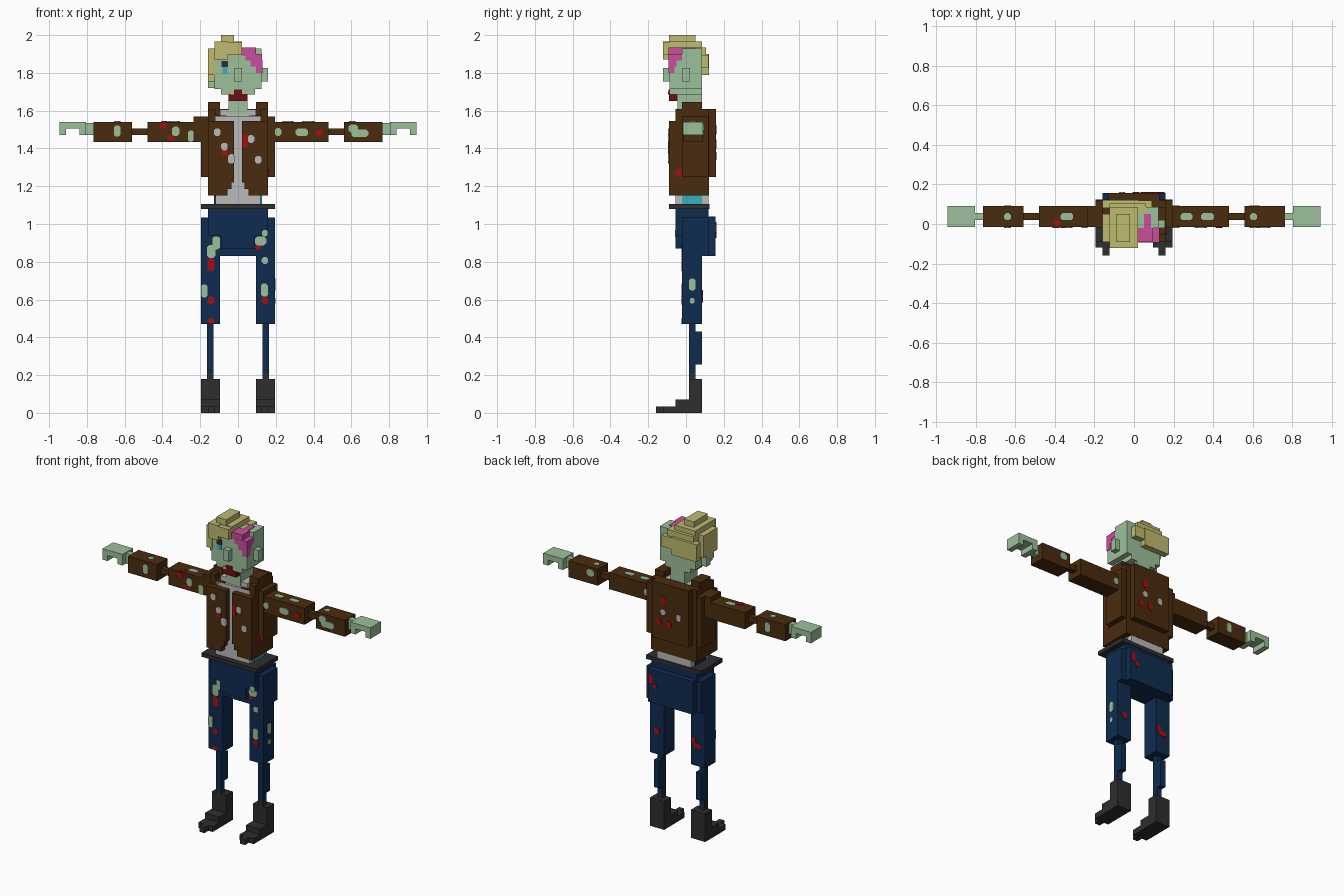
import bpy, bmesh, math
from mathutils import Vector

cube = bpy.data.objects.get("Cube")
if cube:
    bpy.data.objects.remove(cube, do_unlink=True)


def linear(c):
    c /= 255
    return c / 12.92 if c <= 0.04045 else ((c + 0.055) / 1.055) ** 2.4


PALETTE = {
    "skin": (157, 192, 155), "brown": (74, 43, 14), "navy": (14, 44, 80),
    "charcoal": (46, 46, 48), "white": (186, 186, 186), "blond": (190, 187, 112),
    "pink": (203, 78, 158), "red": (165, 15, 20), "dark_red": (108, 14, 16),
    "cyan": (55, 176, 190),
}
MATS = {}
for key, rgb in PALETTE.items():
    m = bpy.data.materials.new(key)
    m.use_nodes = True
    col = tuple(linear(v) for v in rgb) + (1,)
    m.diffuse_color = col
    bsdf = m.node_tree.nodes["Principled BSDF"]
    bsdf.inputs["Base Color"].default_value = col
    bsdf.inputs["Roughness"].default_value = 0.9
    MATS[key] = m


def finish(name, bm, colour):
    mesh = bpy.data.meshes.new(name)
    bmesh.ops.recalc_face_normals(bm, faces=bm.faces)
    bm.to_mesh(mesh)
    bm.free()
    mesh.materials.append(MATS[colour])
    bpy.context.collection.objects.link(bpy.data.objects.new(name, mesh))


def part(name, colour, boxes, mirror=False):
    """Blocks given as x0, x1, y0, y1, z0, z1, optionally repeated at -x."""
    bm = bmesh.new()
    for b in boxes:
        for s in ((1, -1) if mirror else (1,)):
            verts = bmesh.ops.create_cube(bm, size=1)["verts"]
            for v in verts:
                v.co = Vector((s * (b[0] if v.co.x < 0 else b[1]),
                               b[2] if v.co.y < 0 else b[3],
                               b[4] if v.co.z < 0 else b[5]))
    finish(name, bm, colour)


def spots(name, colour, axis, level, places, t=0.004):
    """Thin eight-sided patches on the plane axis = level: u, v, width, height."""
    bm = bmesh.new()
    for u, v, w, h in places:
        c = min(w, h) * 0.28
        a, b = w / 2, h / 2
        ring = [(a, b - c), (a - c, b), (c - a, b), (-a, b - c),
                (-a, c - b), (c - a, -b), (a - c, -b), (a, c - b)]
        loops = []
        for d in (level - t, level + t):
            pts = []
            for p, q in ring:
                co = [u + p, v + q]
                co.insert(axis, d)
                pts.append(bm.verts.new(co))
            loops.append(pts)
            bm.faces.new(pts)
        for i in range(8):
            j = (i + 1) % 8
            bm.faces.new((loops[0][i], loops[0][j], loops[1][j], loops[1][i]))
    finish(name, bm, colour)


# Boots and legs
part("boots", "charcoal", [
    (.125, .16, -.16, -.12, 0, .035), (.095, .195, -.12, .085, 0, .035),
    (.095, .195, -.055, .085, .035, .07), (.095, .195, .015, .085, .07, .18),
    (.13, .165, .015, .05, .18, .21)], True)
part("shins", "navy", [(.13, .165, .015, .05, .21, .47),
                       (.13, .165, .05, .085, .255, .43)], True)
part("trouser_legs", "navy", [(.095, .195, -.02, .085, .47, .83)], True)
part("hips", "navy", [
    (-.195, .195, -.02, .12, .83, 1.035), (-.16, .16, .12, .157, .83, 1.04),
    (-.16, .16, -.055, .12, .94, 1.08), (-.09, .09, -.055, -.02, .87, .94)])
part("belt", "charcoal", [(-.195, .195, -.09, .125, 1.08, 1.105)])

# Torso
part("shirt", "white", [(-.12, .12, -.055, .12, 1.105, 1.57),
                        (-.095, .095, -.04, .085, 1.57, 1.605)])
part("waist_patches", "cyan", [(.118, .126, -.02, .085, 1.107, 1.15)])
part("waist_patch_far", "navy", [(-.126, -.118, -.02, .085, 1.107, 1.15)])
part("jacket_panels", "brown", [
    (.055, .16, -.09, -.05, 1.15, 1.185), (.035, .16, -.09, -.05, 1.185, 1.22),
    (.02, .16, -.09, -.05, 1.22, 1.545), (.06, .16, -.055, -.02, 1.22, 1.575),
    (.12, .16, -.055, .12, 1.15, 1.61), (.16, .195, -.02, .12, 1.25, 1.57),
    (.095, .16, -.02, .085, 1.5, 1.645)], True)
part("jacket_back", "brown", [(-.16, .16, .085, .122, 1.15, 1.61),
                              (-.13, .13, .12, .158, 1.25, 1.61)])
part("shoulder", "brown", [(-.235, -.19, -.015, .09, 1.435, 1.57)])

# Arms and hands
part("sleeves", "brown", [
    (.19, .48, -.015, .09, 1.435, 1.54), (.48, .56, .02, .055, 1.47, 1.505),
    (.56, .765, -.015, .09, 1.435, 1.54)], True)
part("hands", "skin", [
    (.765, .81, .02, .055, 1.47, 1.535), (.805, .945, -.015, .09, 1.505, 1.54),
    (.805, .84, -.015, .09, 1.47, 1.505), (.91, .945, -.015, .09, 1.47, 1.505)], True)

# Head
part("neck", "skin", [(-.05, .05, -.045, .085, 1.58, 1.69)])
part("head", "skin", [
    (-.09, .09, -.088, .085, 1.685, 1.72), (-.125, .125, -.088, .085, 1.715, 1.895),
    (-.125, .09, -.055, .085, 1.89, 1.93), (-.02, .02, -.122, -.08, 1.755, 1.825),
    (.09, .125, -.02, .085, 1.89, 1.93), (.12, .158, -.02, .02, 1.755, 1.825)])
part("far_ear", "skin", [(-.158, -.12, -.02, .02, 1.72, 1.79)])
part("mouth", "dark_red", [(-.05, .05, -.09, -.045, 1.65, 1.687),
                           (-.022, .022, -.093, -.085, 1.685, 1.712)])
part("tooth", "blond", [(-.04, -.02, -.094, -.085, 1.685, 1.70)])
part("eye_socket", "charcoal", [(-.088, -.052, -.093, -.085, 1.83, 1.862)])
part("eye", "cyan", [(-.082, -.055, -.093, -.085, 1.797, 1.83)])
part("hair", "blond", [
    (-.16, -.12, -.09, .05, 1.79, 1.93), (-.16, -.12, -.055, -.02, 1.755, 1.79),
    (-.125, .02, -.09, .085, 1.89, 1.965), (-.16, .02, .08, .122, 1.79, 1.9),
    (-.09, -.02, -.09, .05, 1.96, 2.0), (-.125, -.055, -.122, -.085, 1.87, 1.965),
    (-.06, .02, -.122, -.085, 1.895, 1.96), (.02, .09, .08, .12, 1.825, 1.895),
    (-.125, .06, .05, .105, 1.86, 1.935)])

# Exposed pink wound, stepping down the near side of the brow
part("head_wound", "pink", [
    (.02, .095, -.092, -.02, 1.89, 1.934), (.04, .128, -.093, -.02, 1.865, 1.9),
    (.065, .129, -.093, -.05, 1.835, 1.867), (.095, .129, -.093, -.06, 1.8, 1.837),
    (.05, .085, -.02, .05, 1.926, 1.934)])

# Holes in the jacket
spots("jacket_holes", "white", 1, -.09, [
    (-.11, 1.485, .035, .04), (-.072, 1.41, .035, .04), (-.035, 1.345, .035, .05),
    (.07, 1.45, .035, .04), (.108, 1.34, .035, .04)])
spots("jacket_blood", "red", 1, -.09, [(-.07, 1.378, .035, .03), (.037, 1.44, .025, .075)])
spots("jacket_side_blood", "red", 0, .16, [(-.037, 1.27, .035, .04)])
spots("jacket_back_blood", "red", 1, .158, [
    (.05, 1.5, .035, .05), (.08, 1.36, .035, .04), (.01, 1.36, .035, .04)])
spots("jacket_back_holes", "white", 1, .158, [(.05, 1.43, .035, .035), (-.06, 1.42, .03, .04)])

# Torn sleeves on front, back and top
front = [(-.64, 1.492, .035, .06), (-.33, 1.49, .04, .05), (-.25, 1.465, .03, .06),
         (.212, 1.487, .035, .04), (.338, 1.485, .065, .04), (.645, 1.48, .09, .04),
         (.61, 1.505, .05, .045)]
spots("sleeve_tears_front", "skin", 1, -.015, front)
spots("sleeve_tears_back", "skin", 1, .09, front[::3])
spots("sleeve_tears_top", "skin", 2, 1.54, [
    (-.64, .037, .035, .035), (-.34, .037, .065, .035), (.265, .037, .06, .035),
    (.372, .037, .065, .035), (.605, .037, .035, .035)])
spots("sleeve_blood", "red", 1, -.015, [
    (-.395, 1.52, .035, .03), (-.355, 1.455, .035, .035), (.43, 1.482, .035, .035)])
spots("sleeve_blood_top", "red", 2, 1.54, [(-.39, .005, .03, .035)])

# Torn trousers
spots("trouser_tears", "skin", 1, -.02, [
    (-.142, .855, .045, .07), (-.115, .9, .04, .07), (.12, .91, .06, .05),
    (.142, .807, .035, .035), (-.178, .645, .033, .07), (.14, .65, .035, .07)])
spots("hip_tear", "skin", 1, -.055, [(.142, .95, .032, .035)])
spots("trouser_blood", "red", 1, -.02, [
    (-.143, .785, .035, .07), (-.143, .595, .035, .04), (.107, .88, .033, .03),
    (.142, .595, .035, .035), (-.143, .485, .035, .03)])
spots("trouser_side_tears", "skin", 0, .195, [(.033, .68, .035, .065), (.033, .593, .025, .03)])
spots("trouser_back_blood", "red", 1, .085, [
    (.145, .62, .035, .04), (-.14, .6, .06, .03), (-.115, .63, .03, .04)])
spots("hip_back_blood", "red", 1, .157, [(.14, .98, .03, .06), (.11, .94, .03, .03)])
